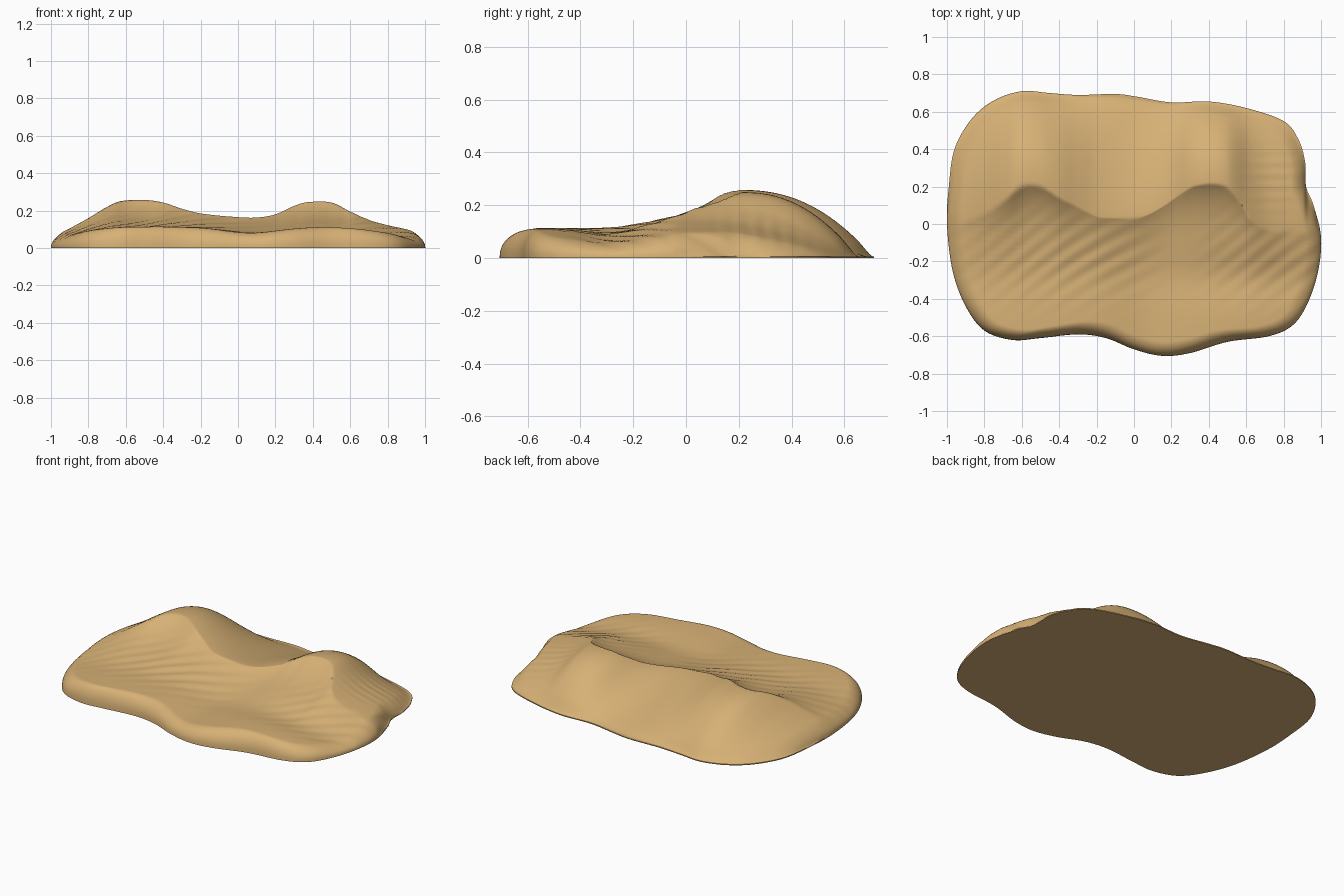
import bpy
import bmesh
import math

if "Cube" in bpy.data.objects:
    bpy.data.objects.remove(bpy.data.objects["Cube"])

SEGMENTS, RINGS = 256, 90

# Footprint, from the left tip along the back to the right tip, then along the front
BACK = [(-1, 0), (-.99, .2), (-.96, .4), (-.87, .56), (-.75, .66), (-.6, .71),
        (-.45, .70), (-.3, .69), (-.1, .695), (.02, .68), (.2, .65), (.4, .655),
        (.6, .62), (.8, .55), (.88, .45), (.915, .33), (.92, .2), (.96, .1), (1, -.07)]
FRONT = [(.985, -.25), (.93, -.42), (.85, -.54), (.72, -.6), (.5, -.63), (.3, -.69),
         (.15, -.705), (0, -.67), (-.15, -.61), (-.3, -.59), (-.5, -.61), (-.65, -.62),
         (-.8, -.57), (-.9, -.44), (-.97, -.25)]
# Ridge line position and height, and height of the front apron, all along x
RIDGE_Y = [(-1, 0), (-.8, .05), (-.7, .12), (-.6, .2), (-.5, .2), (-.4, .14), (-.3, .09),
           (-.2, .04), (-.05, .03), (.05, .04), (.15, .09), (.25, .16), (.33, .205),
           (.48, .205), (.56, .13), (.62, .03), (.7, -.03), (.8, -.04), (1, -.05)]
RIDGE_Z = [(-1, .06), (-.9, .105), (-.8, .16), (-.7, .22), (-.63, .25), (-.5, .257),
           (-.4, .243), (-.3, .21), (-.2, .185), (0, .165), (.1, .163), (.2, .18),
           (.3, .225), (.37, .245), (.5, .243), (.6, .195), (.7, .15), (.8, .122),
           (.9, .1), (1, .07)]
APRON_Z = [(-1, .05), (-.9, .07), (-.8, .09), (-.6, .11), (-.2, .105), (0, .082),
           (.1, .08), (.3, .102), (.45, .11), (.6, .103), (.8, .08), (1, .05)]


def curve(points, x):
    """Smooth interpolation through (x, value) points."""
    x = min(max(x, points[0][0]), points[-1][0])
    i = next(k for k in range(len(points) - 1) if x <= points[k + 1][0])

    def slope(k):
        a, b = points[max(k - 1, 0)], points[min(k + 1, len(points) - 1)]
        return (b[1] - a[1]) / (b[0] - a[0])

    (x0, y0), (x1, y1) = points[i], points[i + 1]
    w = x1 - x0
    t = (x - x0) / w
    return ((2 * t**3 - 3 * t**2 + 1) * y0 + (t**3 - 2 * t**2 + t) * w * slope(i)
            + (3 * t**2 - 2 * t**3) * y1 + (t**3 - t**2) * w * slope(i + 1))


def outline_point(u):
    """Point on the closed footprint, u in 0..1."""
    pts = BACK + FRONT
    n = len(pts)
    i, t = divmod(u * n, 1)
    p = [pts[(int(i) + k) % n] for k in (-1, 0, 1, 2)]
    return [0.5 * (2 * b + (c - a) * t + (2 * a - 5 * b + 4 * c - d) * t * t
                   + (3 * b - a - 3 * c + d) * t**3) for a, b, c, d in zip(*p)]


def bump(v, centre, width):
    return math.exp(-((v - centre) / width) ** 2)


def height(x, y, edge):
    ridge, top, apron = curve(RIDGE_Y, x), curve(RIDGE_Z, x), curve(APRON_Z, x)
    if y > ridge:
        # Rounded back slopes, with a straighter hollow between the two crests
        t = min((y - ridge) / max(curve(BACK, x) - ridge, .05), 1)
        z = top * (1 - t ** (2.3 - 1.0 * bump(x, -.03, .25)))
        z += .002 * math.sin(y * 100) * bump(x, .76, .13) * bump(y, .28, .17)
    else:
        # Concave slip face falling to the apron
        fall = math.exp(-(ridge - y) / .18)
        hollow = .01 + .022 * bump(x, .68, .35)
        z = apron + (top - apron) * fall - hollow * bump(y, -.28, .14) * (1 - fall)
        # Wind ripples
        wave = math.sin(75 * (.83 * y - .55 * x) + 2 * math.sin(5 * x))
        z += .0025 * wave * bump(y, -.17, .2) * (1 - bump(x, .25, .25))
    lip = math.sqrt(max(0, 1 - (1 - min(edge / .08, 1)) ** 2))
    return .006 + max(z - .006, 0) * lip


# Sand mound: concentric rings, denser toward the rim
bm = bmesh.new()
rim = [outline_point(i / SEGMENTS) for i in range(SEGMENTS)]
rings = []
for r in range(1, RINGS + 1):
    f = 1 - (1 - r / RINGS) ** 1.35
    rings.append([bm.verts.new((px * f, py * f,
                  height(px * f, py * f, (1 - f) * math.hypot(px, py)))) for px, py in rim])
rings.append([bm.verts.new((px, py, 0)) for px, py in rim])
centre = bm.verts.new((0, 0, height(0, 0, 1)))
for i in range(SEGMENTS):
    j = (i + 1) % SEGMENTS
    bm.faces.new((centre, rings[0][i], rings[0][j]))
    for a, b in zip(rings, rings[1:]):
        bm.faces.new((a[i], b[i], b[j], a[j]))
# Flat underside
bm.faces.new(rings[-1])
bmesh.ops.recalc_face_normals(bm, faces=bm.faces[:])

mesh = bpy.data.meshes.new("sand_dune")
bm.to_mesh(mesh)
bm.free()
dune = bpy.data.objects.new("sand_dune", mesh)
bpy.context.collection.objects.link(dune)

sand = bpy.data.materials.new("sand")
sand.diffuse_color = (.68, .44, .18, 1)
sand.use_nodes = True
sand.node_tree.nodes["Principled BSDF"].inputs["Base Color"].default_value = sand.diffuse_color
mesh.materials.append(sand)

bpy.context.view_layer.objects.active = dune
dune.select_set(True)
bpy.ops.object.shade_smooth_by_angle(angle=math.radians(50))
